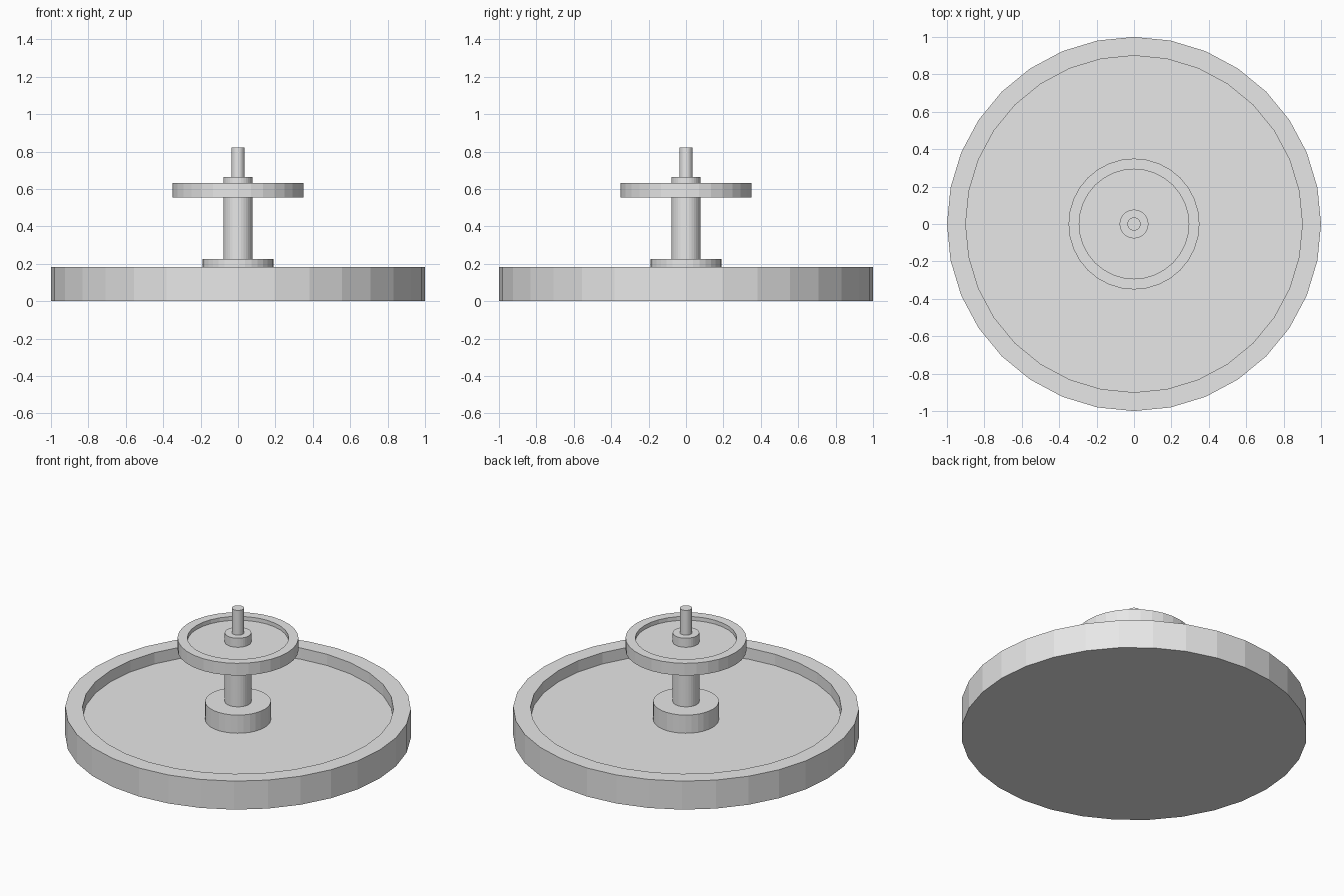
import bpy, bmesh
from math import cos, sin, tau

cube = bpy.data.objects.get("Cube")
if cube:
    bpy.data.objects.remove(cube, do_unlink=True)

SIDES = 32

# Single plain colour
grey = bpy.data.materials.new("light_grey")
grey.use_nodes = True
colour = (0.8, 0.8, 0.8, 1)
grey.diffuse_color = colour
grey.node_tree.nodes["Principled BSDF"].inputs["Base Color"].default_value = colour


def lathe(name, profile):
    """Turn a (radius, height) profile, listed bottom to top, into a capped solid."""
    bm = bmesh.new()
    rings = [[bm.verts.new((r * cos(tau * i / SIDES), r * sin(tau * i / SIDES), z))
              for i in range(SIDES)] for r, z in profile]
    for low, high in zip(rings, rings[1:]):
        for i in range(SIDES):
            j = (i + 1) % SIDES
            bm.faces.new((low[i], low[j], high[j], high[i]))
    bm.faces.new(rings[0][::-1])
    bm.faces.new(rings[-1])
    mesh = bpy.data.meshes.new(name)
    bm.to_mesh(mesh)
    bm.free()
    mesh.materials.append(grey)
    obj = bpy.data.objects.new(name, mesh)
    bpy.context.collection.objects.link(obj)


def dish(name, radius, inner, bottom, floor, top):
    """Round tray with a raised rim."""
    lathe(name, [(radius, bottom), (radius, top), (inner, top), (inner, floor)])


def rod(name, radius, bottom, top):
    lathe(name, [(radius, bottom), (radius, top)])


# Trays
dish("lower_basin", 1.0, 0.9, 0, 0.11, 0.182)
dish("upper_basin", 0.35, 0.293, 0.553, 0.606, 0.631)

# Central stem
rod("foot", 0.19, 0.11, 0.226)
rod("column", 0.077, 0.226, 0.664)
rod("spout", 0.035, 0.664, 0.822)
